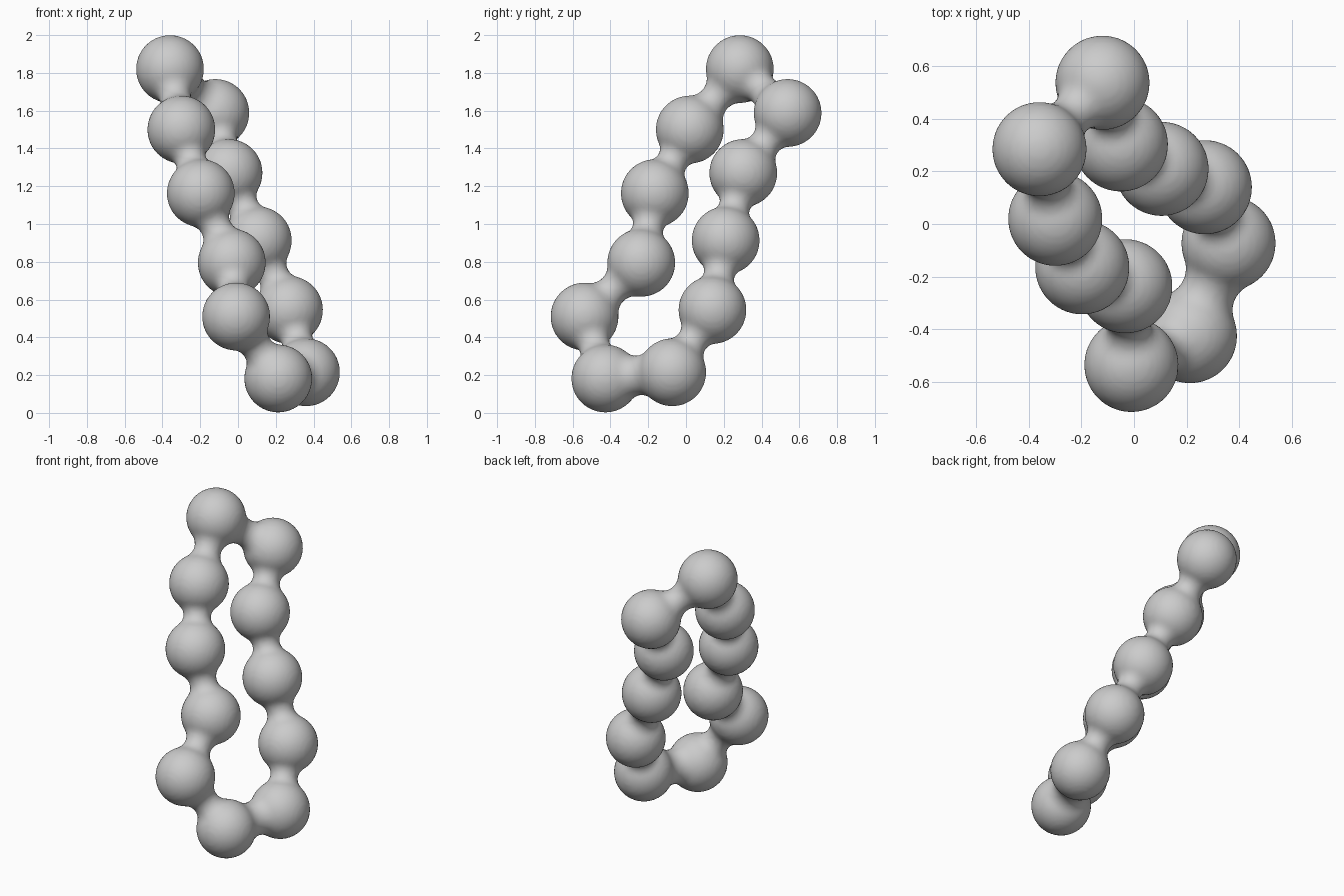
import bpy, bmesh, math
from mathutils import Vector, Matrix

if "Cube" in bpy.data.objects:
    bpy.data.objects.remove(bpy.data.objects["Cube"])

R = 0.18
# bead centres, in order around the closed loop
BEADS = [Vector(p) for p in (
    (-0.36, 0.285, 1.82), (-0.30, 0.02, 1.50), (-0.197, -0.165, 1.163),
    (-0.033, -0.237, 0.795), (-0.01, -0.537, 0.51), (0.213, -0.427, 0.182),
    (0.36, -0.073, 0.215), (0.27, 0.14, 0.545), (0.105, 0.21, 0.913),
    (-0.05, 0.303, 1.27), (-0.12, 0.538, 1.588))]


def neck_profile(length, r_mid, steps=12):
    """Circular fillet tangent to both beads, closed to the bead centres."""
    m = length / 2
    f = (m * m + r_mid ** 2 - R * R) / (2 * (R - r_mid))
    a = math.atan2(m, r_mid + f)
    pts = []
    for i in range(steps + 1):
        t = -a + 2 * a * i / steps
        pts.append((m + f * math.sin(t), r_mid + f - f * math.cos(t)))
    return pts


def add_neck(bm, p, q, r_mid, sides=32):
    axis = q - p
    rot = axis.to_track_quat('Z', 'Y').to_matrix()
    rings = []
    for h, r in neck_profile(axis.length, r_mid):
        rings.append([bm.verts.new(p + rot @ Vector((
            r * math.cos(2 * math.pi * k / sides),
            r * math.sin(2 * math.pi * k / sides), h))) for k in range(sides)])
    for lo, hi in zip(rings, rings[1:]):
        for k in range(sides):
            n = (k + 1) % sides
            bm.faces.new((lo[k], lo[n], hi[n], hi[k]))
    # ends run to the bead centres
    start, end = bm.verts.new(p), bm.verts.new(q)
    for k in range(sides):
        n = (k + 1) % sides
        bm.faces.new((start, rings[0][n], rings[0][k]))
        bm.faces.new((end, rings[-1][k], rings[-1][n]))


bm = bmesh.new()
for i, p in enumerate(BEADS):
    bmesh.ops.create_icosphere(bm, subdivisions=4, radius=R,
                               matrix=Matrix.Translation(p))
    # the bottom link is a little thicker
    add_neck(bm, p, BEADS[(i + 1) % len(BEADS)], 0.105 if i == 5 else 0.082)

mesh = bpy.data.meshes.new("bead_ring")
bm.to_mesh(mesh)
bm.free()
ring = bpy.data.objects.new("bead_ring", mesh)
bpy.context.collection.objects.link(ring)

# fuse beads and necks into one smooth skin
remesh = ring.modifiers.new("fuse", 'REMESH')
remesh.mode = 'VOXEL'
remesh.voxel_size = 0.015
remesh.use_smooth_shade = True
soften = ring.modifiers.new("soften", 'SMOOTH')
soften.factor = 0.5
soften.iterations = 2
